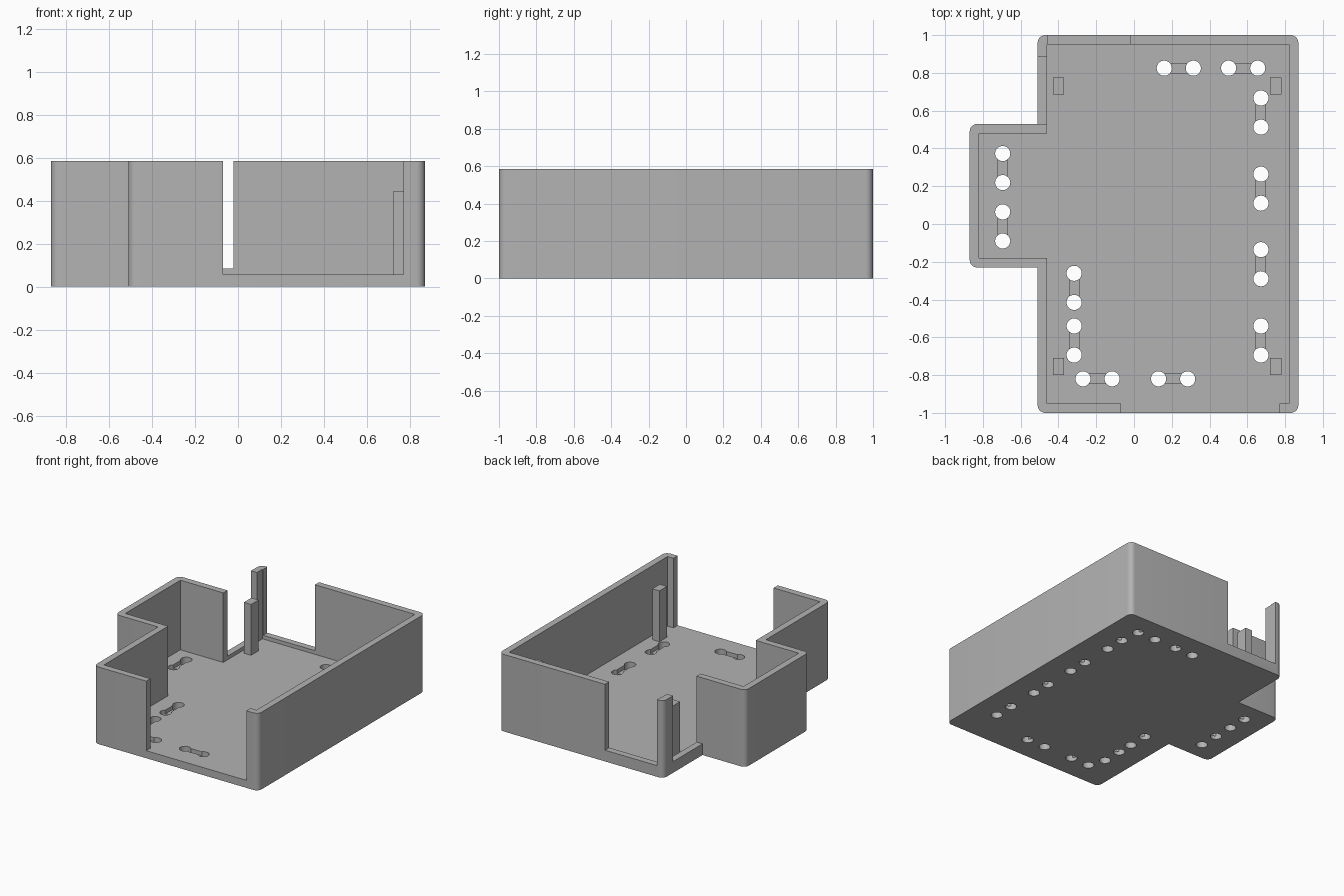
import bpy, bmesh

if "Cube" in bpy.data.objects:
    bpy.data.objects.remove(bpy.data.objects["Cube"])

HEIGHT, FLOOR, LIP, WALL = 0.585, 0.057, 0.085, 0.05
TOP = HEIGHT + 0.1

grey = bpy.data.materials.new("grey plastic")
grey.use_nodes = True
colour = (0.45, 0.45, 0.45, 1)
grey.diffuse_color = colour
grey.node_tree.nodes["Principled BSDF"].inputs["Base Color"].default_value = colour


def make(name, bm):
    bmesh.ops.recalc_face_normals(bm, faces=bm.faces)
    mesh = bpy.data.meshes.new(name)
    bm.to_mesh(mesh)
    bm.free()
    mesh.materials.append(grey)
    obj = bpy.data.objects.new(name, mesh)
    bpy.context.collection.objects.link(obj)
    return obj


def prism(name, points, z0, z1, radius=0):
    """Extrude an outline upwards, rounding its convex corners."""
    bm = bmesh.new()
    base = bm.faces.new([bm.verts.new((x, y, z0)) for x, y in points])
    up = bmesh.ops.extrude_face_region(bm, geom=[base], use_keep_orig=True)["geom"]
    bmesh.ops.translate(bm, vec=(0, 0, z1 - z0),
                        verts=[v for v in up if isinstance(v, bmesh.types.BMVert)])
    bmesh.ops.recalc_face_normals(bm, faces=bm.faces)
    if radius:
        corners = [e for e in bm.edges if e.is_convex
                   and abs(e.verts[0].co.z - e.verts[1].co.z) > 0.1]
        bmesh.ops.bevel(bm, geom=corners, offset=radius, segments=6,
                        profile=0.5, affect='EDGES')
    return make(name, bm)


def box(name, x0, x1, y0, y1, z0, z1):
    return prism(name, [(x0, y0), (x1, y0), (x1, y1), (x0, y1)], z0, z1)


def cylinder(name, x, y, radius, z0, z1):
    bm = bmesh.new()
    bmesh.ops.create_cone(bm, cap_ends=True, segments=32, radius1=radius,
                          radius2=radius, depth=z1 - z0)
    bmesh.ops.translate(bm, verts=bm.verts, vec=(x, y, (z0 + z1) / 2))
    return make(name, bm)


def cut(target, cutters):
    """Subtract the cutters, bake the result and remove the cutters."""
    for c in cutters:
        mod = target.modifiers.new("cut", 'BOOLEAN')
        mod.operation, mod.solver, mod.object = 'DIFFERENCE', 'EXACT', c
    graph = bpy.context.evaluated_depsgraph_get()
    baked = bpy.data.meshes.new_from_object(target.evaluated_get(graph))
    target.modifiers.clear()
    target.data = baked
    for c in cutters:
        bpy.data.objects.remove(c)


def outline(t):
    """Main rectangle with a bay on its right-hand side, inset by t."""
    left, right, bay = -0.51 + t, 0.87 - t, -0.87 + t
    front, back, bay_front, bay_back = -1 + t, 1 - t, -0.23 + t, 0.53 - t
    return [(left, front), (right, front), (right, back), (left, back),
            (left, bay_back), (bay, bay_back), (bay, bay_front), (left, bay_front)]


# Tray shell with wall openings at the front, back and side
tray = prism("tray", outline(0), 0, HEIGHT, 0.04)
cutters = [
    prism("cavity", outline(WALL), FLOOR, TOP),
    box("front_opening", -0.07, 0.77, -1.1, -0.9, FLOOR, TOP),
    box("back_opening", -0.455, -0.02, 0.9, 1.1, LIP, TOP),
    box("side_opening", -0.6, -0.4, 0.53, 0.885, LIP, TOP),
]

# Pairs of tie holes joined by shallow grooves: centre and direction
PITCH, HOLE, SLOT, DEPTH = 0.077, 0.04, 0.025, 0.03
pairs = [(x, 0.825, True) for x in (0.237, 0.578)]
pairs += [(x, -0.82, True) for x in (-0.193, 0.207)]
pairs += [(0.672, y, False) for y in (0.59, 0.187, -0.213, -0.617)]
pairs += [(-0.317, y, False) for y in (-0.338, -0.617)]
pairs += [(-0.695, y, False) for y in (0.296, -0.013)]
for x, y, along_x in pairs:
    dx, dy = (PITCH, 0) if along_x else (0, PITCH)
    for s in (-1, 1):
        cutters.append(cylinder("hole", x + s * dx, y + s * dy, HOLE, -0.05, 0.2))
    hx, hy = max(dx, SLOT), max(dy, SLOT)
    cutters.append(box("groove", x - hx, x + hx, y - hy, y + hy, FLOOR - DEPTH, 0.2))
cut(tray, cutters)

# Rounded corners shade smoothly, everything else stays sharp
bpy.ops.object.select_all(action='DESELECT')
tray.select_set(True)
bpy.context.view_layer.objects.active = tray
bpy.ops.object.shade_smooth_by_angle(angle=0.5)

# Four support posts standing on the floor
for side, x in (("right", -0.4), ("left", 0.75)):
    for end, y in (("front", -0.755), ("back", 0.73)):
        box(f"{end}_{side}_post", x - 0.03, x + 0.03, y - 0.045, y + 0.045,
            FLOOR - 0.01, 0.443)
